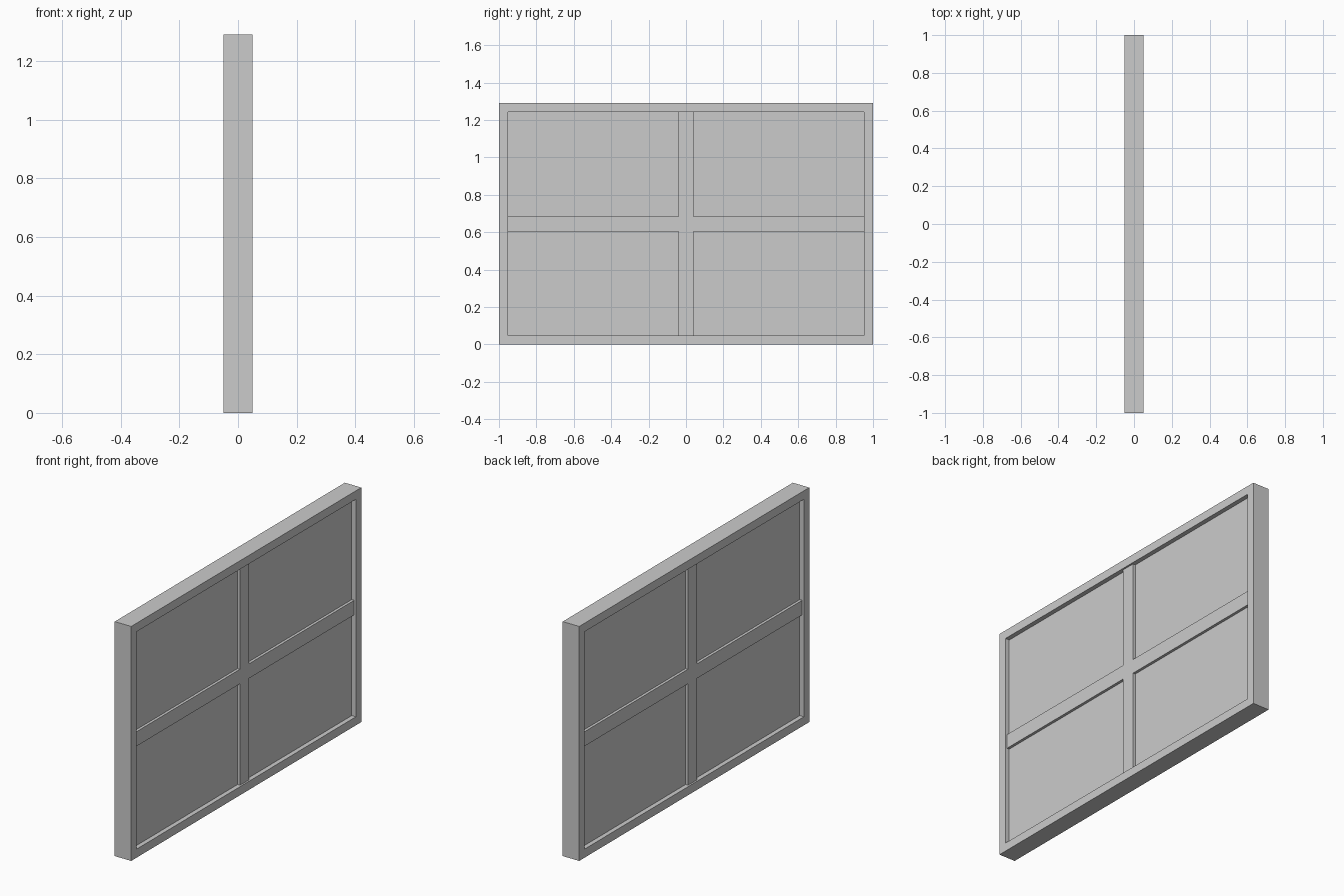
import bpy
import bmesh

if "Cube" in bpy.data.objects:
    bpy.data.objects.remove(bpy.data.objects["Cube"])

H = 1.29          # overall height
B = 0.047         # frame border width
MID = H / 2


def box(name, x, y, z):
    """Box from (min, max) ranges on each axis."""
    bm = bmesh.new()
    bmesh.ops.create_cube(bm, size=1)
    for v in bm.verts:
        for i, (a, b) in enumerate((x, y, z)):
            v.co[i] = a if v.co[i] < 0 else b
    me = bpy.data.meshes.new(name)
    bm.to_mesh(me)
    bm.free()
    ob = bpy.data.objects.new(name, me)
    bpy.context.collection.objects.link(ob)
    return ob


# Outer frame: one mitred rectangular ring
def frame(name, half_depth):
    bm = bmesh.new()

    def ring(x, inset):
        y = 1 - inset
        return [bm.verts.new((x, sy * y, inset if low else H - inset))
                for sy, low in ((-1, 1), (1, 1), (1, 0), (-1, 0))]

    d = half_depth
    rings = [ring(-d, 0), ring(d, 0), ring(d, B), ring(-d, B)]
    for r in range(4):
        a, b = rings[r], rings[(r + 1) % 4]
        for i in range(4):
            j = (i + 1) % 4
            bm.faces.new((a[i], a[j], b[j], b[i]))
    bmesh.ops.recalc_face_normals(bm, faces=bm.faces)
    me = bpy.data.meshes.new(name)
    bm.to_mesh(me)
    bm.free()
    bpy.context.collection.objects.link(bpy.data.objects.new(name, me))


frame("window_frame", 0.05)

# Crossing glazing bars, slightly recessed from the frame
bar = (-0.04, 0.04)
box("horizontal_bar", bar, (B - 1, 1 - B), (MID - 0.04, MID + 0.04))
for name, z in (("lower_bar", (B, MID - 0.04)), ("upper_bar", (MID + 0.04, H - B))):
    box(name, bar, (-0.04, 0.04), z)

# Four panes, recessed further
for side, y in (("left", (B - 1, -0.04)), ("right", (0.04, 1 - B))):
    for level, z in (("lower", (B, MID - 0.04)), ("upper", (MID + 0.04, H - B))):
        box(f"{level}_{side}_pane", (-0.025, 0.025), y, z)
